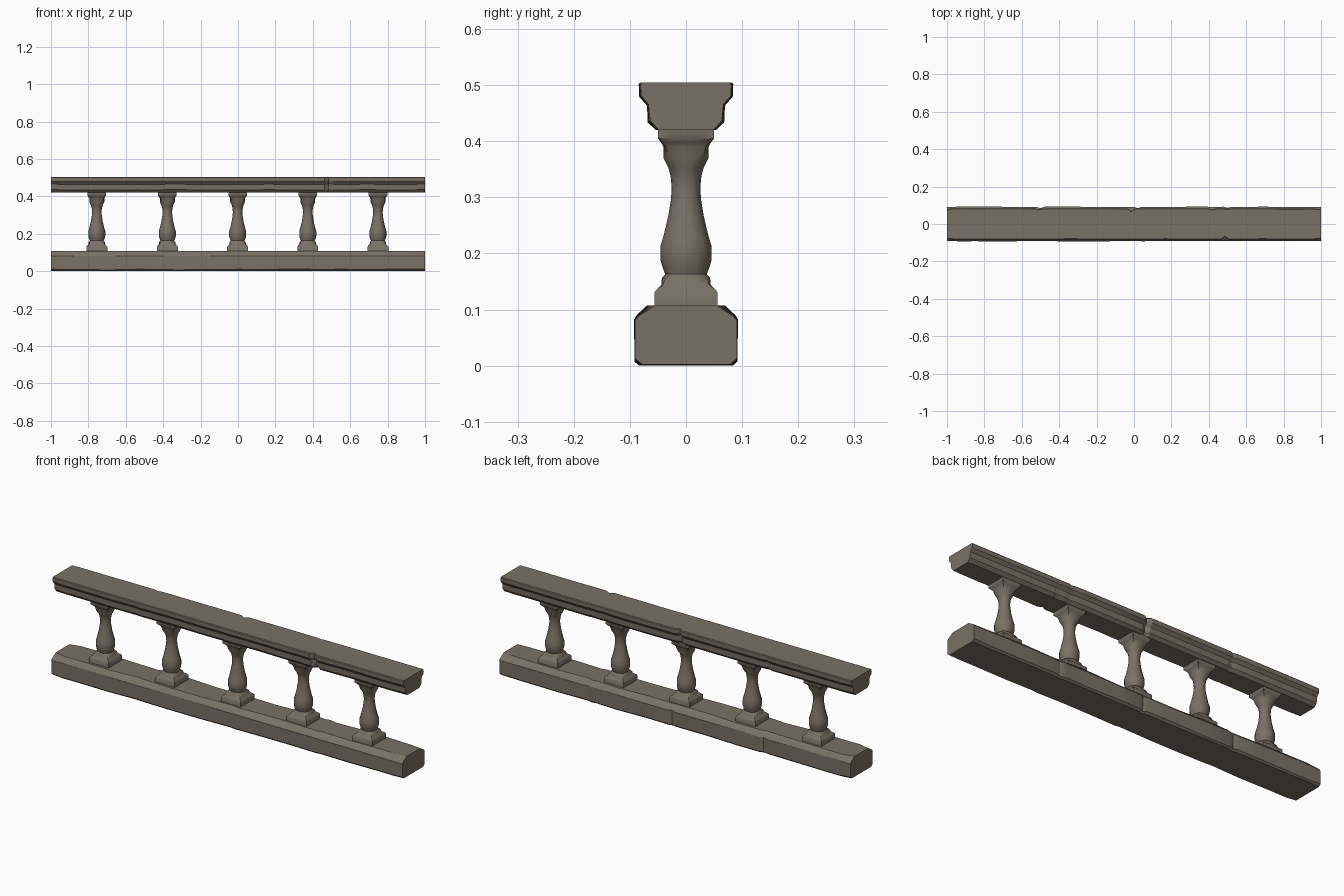
import bpy, bmesh, math, random

if "Cube" in bpy.data.objects:
    bpy.data.objects.remove(bpy.data.objects["Cube"])

random.seed(4)

stone = bpy.data.materials.new("weathered_stone")
stone.diffuse_color = (0.19, 0.165, 0.13, 1)
stone.use_nodes = True
stone.node_tree.nodes["Principled BSDF"].inputs["Base Color"].default_value = stone.diffuse_color


def loft(name, rings, angle):
    """Skin a list of equal-length vertex rings and cap both ends."""
    bm = bmesh.new()
    vr = [[bm.verts.new(p) for p in r] for r in rings]
    n = len(vr[0])
    for a, b in zip(vr, vr[1:]):
        for i in range(n):
            j = (i + 1) % n
            bm.faces.new((a[i], a[j], b[j], b[i]))
    bm.faces.new(vr[0][::-1])
    bm.faces.new(vr[-1])
    bmesh.ops.recalc_face_normals(bm, faces=bm.faces)
    me = bpy.data.meshes.new(name)
    bm.to_mesh(me)
    bm.free()
    me.materials.append(stone)
    ob = bpy.data.objects.new(name, me)
    bpy.context.collection.objects.link(ob)
    bpy.ops.object.select_all(action='DESELECT')
    ob.select_set(True)
    bpy.context.view_layer.objects.active = ob
    bpy.ops.object.shade_smooth_by_angle(angle=math.radians(angle))
    return ob


def rail(name, sharp, worn, notches):
    """Loft along x between a crisp and a worn half-section (y, z), with chipped notches."""
    xs = {-1.0, 1.0, -0.94, 0.94}
    xs |= {round(-0.85 + 0.17 * i, 3) for i in range(11)}
    for nx, side, depth in notches:
        xs = {x for x in xs if abs(x - nx) > 0.025}
        xs |= {nx - 0.022, nx, nx + 0.022}
    rings = []
    for x in sorted(xs):
        halves = {}
        for side in (-1, 1):
            w = 1.0 if abs(x) == 1 else random.uniform(0.15, 0.8)
            pts = []
            for (ys, zs), (yw, zw) in zip(sharp, worn):
                y, z = ys + (yw - ys) * w, zs + (zw - zs) * w
                for nx, ns, depth in notches:
                    if abs(x - nx) < 0.001 and ns == side:
                        y -= depth
                pts.append((x, side * y, z))
            halves[side] = pts
        rings.append(halves[1] + halves[-1][::-1])
    return loft(name, rings, 25)


# Bottom rail: wide block with weathered upper corners
rail("bottom_rail",
     [(0.086, 0.0), (0.092, 0.006), (0.093, 0.083), (0.089, 0.090), (0.074, 0.107)],
     [(0.078, 0.002), (0.091, 0.013), (0.091, 0.080), (0.084, 0.089), (0.055, 0.107)],
     [(0.48, -1, 0.013), (-0.5, 1, 0.008), (0.02, 1, 0.008), (0.5, 1, 0.006)])

# Handrail: flat top with a stepped, tapering underside
rail("top_rail",
     [(0.055, 0.420), (0.069, 0.433), (0.070, 0.463), (0.084, 0.479), (0.085, 0.502), (0.081, 0.505)],
     [(0.049, 0.420), (0.064, 0.437), (0.067, 0.466), (0.080, 0.481), (0.081, 0.501), (0.078, 0.505)],
     [(0.485, -1, 0.013), (-0.5, -1, 0.008), (-0.015, 1, 0.013), (-0.51, 1, 0.005), (0.42, 1, 0.005)])

# Balusters: (height, half width, squareness) - square plinth and cap, round body
PROFILE = [(0.100, 0.056, 1), (0.131, 0.056, 1), (0.136, 0.052, 1), (0.144, 0.044, 0.8),
           (0.156, 0.043, 0.5), (0.163, 0.037, 0.2), (0.176, 0.042, 0),
           (0.188, 0.0455, 0), (0.213, 0.0455, 0), (0.235, 0.039, 0),
           (0.265, 0.032, 0), (0.295, 0.027, 0), (0.315, 0.0255, 0),
           (0.335, 0.027, 0), (0.352, 0.031, 0), (0.370, 0.040, 0.2),
           (0.390, 0.040, 0.6), (0.397, 0.044, 0.8), (0.405, 0.050, 1), (0.425, 0.050, 1)]
SIDES = 16


def ring(cx, z, r, sq):
    pts = []
    for i in range(SIDES):
        a = math.tau * i / SIDES
        c, s = math.cos(a), math.sin(a)
        k = r * ((1 - sq) + sq / max(abs(c), abs(s)))
        pts.append((cx + k * c, k * s, z))
    return pts


for i, cx in enumerate((-0.755, -0.378, -0.002, 0.373, 0.748)):
    loft(f"baluster_{i + 1}", [ring(cx, *p) for p in PROFILE], 40)
